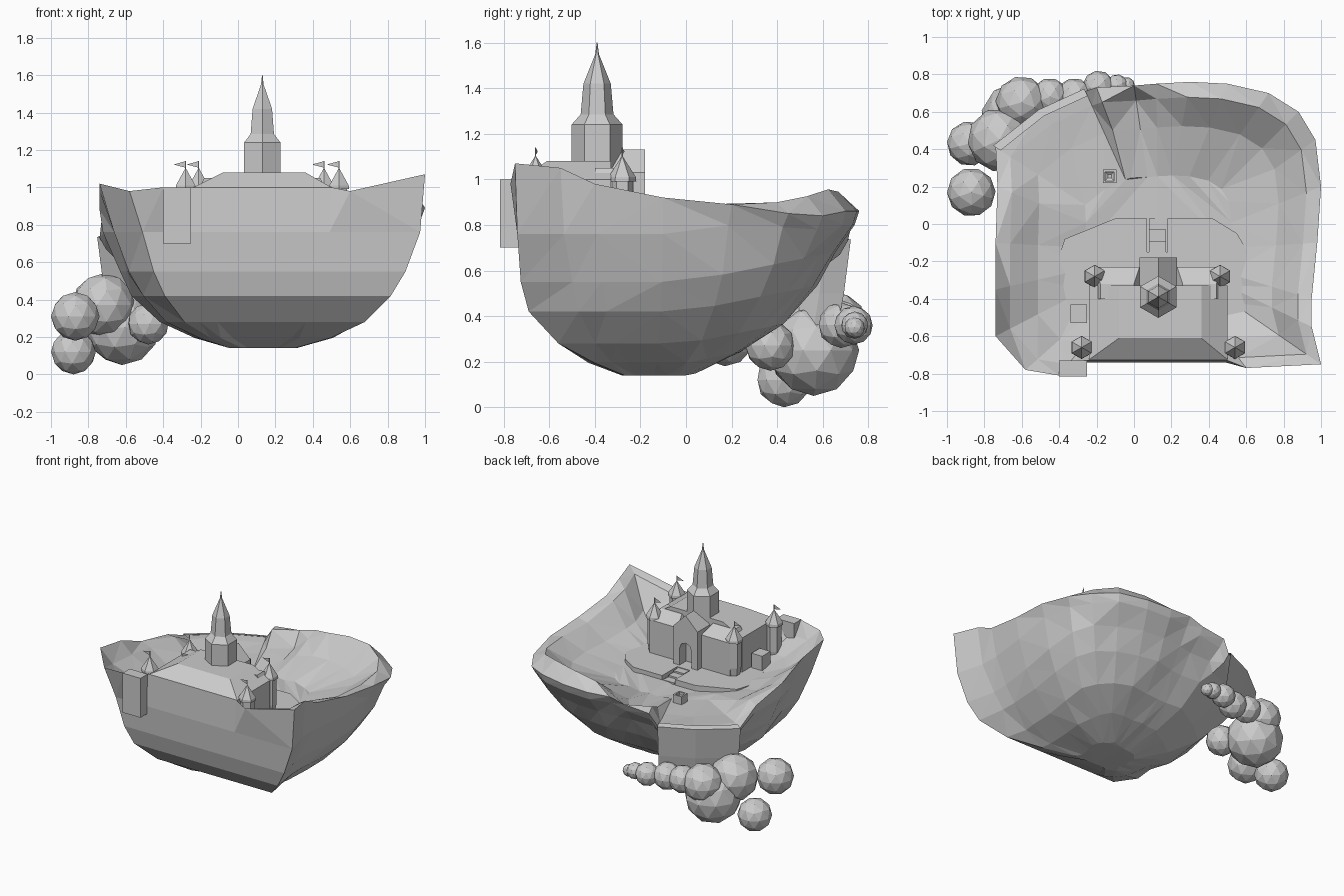
import bpy, bmesh, math, random
from mathutils import Vector, Matrix

if "Cube" in bpy.data.objects:
    bpy.data.objects.remove(bpy.data.objects["Cube"])
random.seed(4)


def make(name, verts, faces, tri=False):
    bm = bmesh.new()
    vs = [bm.verts.new(v) for v in verts]
    for f in faces:
        bm.faces.new([vs[i] for i in f])
    bmesh.ops.recalc_face_normals(bm, faces=bm.faces)
    if tri:
        bmesh.ops.triangulate(bm, faces=bm.faces)
    me = bpy.data.meshes.new(name)
    bm.to_mesh(me)
    bm.free()
    ob = bpy.data.objects.new(name, me)
    bpy.context.collection.objects.link(ob)
    return ob


def loft(name, rings, tri=False, caps=True):
    """Skin a stack of equal-length closed rings."""
    n = len(rings[0])
    verts = [p for r in rings for p in r]
    faces = [(k * n + i, k * n + (i + 1) % n, (k + 1) * n + (i + 1) % n, (k + 1) * n + i)
             for k in range(len(rings) - 1) for i in range(n)]
    if caps:
        faces += [tuple(range(n)), tuple(range(len(verts) - n, len(verts)))]
    return make(name, verts, faces, tri)


def lathe(name, x, y, profile, n=6, turn=math.pi / 2):
    return loft(name, [[(x + r * math.cos(turn + 2 * math.pi * i / n),
                         y + r * math.sin(turn + 2 * math.pi * i / n), z)
                        for i in range(n)] for r, z in profile])


def rect(x0, x1, y0, y1, z):
    return [(x0, y0, z), (x1, y0, z), (x1, y1, z), (x0, y1, z)]


def box(name, x0, x1, y0, y1, z0, z1):
    return loft(name, [rect(x0, x1, y0, y1, z0), rect(x0, x1, y0, y1, z1)])


# Island outline: x, y, rim height, height of the ridge just inside the rim
RIM = [(-.25, -.73, 1.0, .9), (.13, -.73, 1.0, .9), (.5, -.73, 1.0, .9), (.6, -.77, .98, .95),
       (1, -.75, 1.07, 1.03), (.95, -.55, 1.05, 1.0), (.95, -.4, .98, .97), (.98, -.1, .92, .9),
       (1, .2, .89, .9), (.97, .45, .85, .9), (.88, .6, .84, .93), (.72, .7, .86, .95),
       (.5, .75, .86, .94), (.3, .76, .86, .92), (.12, .75, .87, .84), (0, .74, .84, .74),
       (-.2, .73, .82, .84), (-.26, .71, .73, .73), (-.5, .6, .73, .73), (-.74, .41, .73, .73),
       (-.73, .2, .82, .84), (-.74, -.1, .88, .86), (-.74, -.35, .98, .88), (-.74, -.6, 1.02, .9),
       (-.58, -.78, .98, .9), (-.4, -.81, 1.0, .9)]
C = Vector((.13, -.15))
LAND = .7


def inward(p, s):
    return C + (Vector(p[:2]) - C) * s


def cliff_ring(level, s, z):
    ring = []
    for p in RIM:
        k = s + (random.uniform(-.015, .015) if p[1] > -.7 else 0)
        if p[0] < -.5 and p[1] < -.3:         # left front corner tapers faster
            k *= .93
        q = inward(p, k)
        if p[1] < -.7 and level < 4:          # flat front wall
            q.y = (-.74, -.725, -.69, -.56)[level]
        h = min(z + .2 * max(0, q.y), p[2] - .06 * (level + 1))
        ring.append((q.x, q.y, h))
    return ring


def land_ring(s, blend):
    ring = []
    for p in RIM:
        q = inward(p, s)
        ring.append((q.x, q.y, LAND + (p[3] - LAND) * blend + random.uniform(-.008, .008)))
    return ring


LEVELS = [(.97, .76), (.88, .55), (.79, .42), (.63, .28), (.42, .195), (.2, .14)]
rings = [cliff_ring(i, s, z) for i, (s, z) in enumerate(LEVELS)][::-1]
rings += [[p[:3] for p in RIM], land_ring(.91, 1), land_ring(.74, .42), land_ring(.45, .03)]
loft("island", rings, tri=True)

# Waterfall sheet hanging from the low part of the rim
edge = [RIM[i] for i in (17, 18, 19)]
verts = []
for s, z in ((.97, .745), (1.015, .735), (.98, .5), (.95, .36)):
    verts += [(*inward(p, s), z) for p in edge]
make("waterfall", verts, [(k * 3 + i, k * 3 + i + 1, k * 3 + i + 4, k * 3 + i + 3)
                          for k in range(3) for i in range(2)])

# Courtyard terrace with a notch for the path
YARD = [(-.34, -.6), (-.34, -.5), (-.41, -.2), (-.37, -.08), (-.1, .03), (.07, .03), (.07, -.15),
        (.18, -.15), (.18, .03), (.42, .03), (.55, -.05), (.64, -.2), (.64, -.38), (.72, -.45), (.6, -.6)]
loft("courtyard", [[(x, y, z) for x, y in YARD] for z in (.62, .74)])
for i in range(3):
    box("path_step", .08, .17, -.15 + i * .06, -.09 + i * .06, .62, .735 - i * .012)

# Castle hall: straight walls with a shallow hipped roof
loft("castle_hall", [rect(-.24, .5, -.725, -.33, .65), rect(-.24, .5, -.725, -.33, 1.0),
                     rect(-.08, .36, -.61, -.33, 1.08)])
for side in (-1, 1):
    x0, x1 = sorted((.13 + side * .1, .13 + side * .34))
    loft("castle_wing", [rect(x0, x1, -.4, -.23, .68), rect(x0, x1, -.4, -.23, .99),
                         rect(x0 + .03, x1 - .03, -.4, -.32, 1.05)])

# Gatehouse with gabled roof and an arched doorway
make("gatehouse", [(x, y, z) for y in (-.36, -.18) for x, z in
                   ((.03, .68), (.23, .68), (.23, 1.03), (.13, 1.13), (.03, 1.03))],
     [(0, 1, 2, 3, 4), (5, 6, 7, 8, 9)] + [(i, (i + 1) % 5, 5 + (i + 1) % 5, 5 + i) for i in range(5)])
ARCH = [(.08, .69), (.18, .69), (.18, .87)] + [(.13 + .05 * math.cos(a), .87 + .05 * math.sin(a))
        for a in (math.pi / 4, math.pi / 2, 3 * math.pi / 4)] + [(.08, .87)]
cut = loft("gate_cutter", [[(x, y, z) for x, z in ARCH] for y in (-.26, -.1)])
cut.hide_render = True
cut.hide_viewport = True
cut.display_type = 'WIRE'
mod = bpy.data.objects["gatehouse"].modifiers.new("gate", 'BOOLEAN')
mod.operation = 'DIFFERENCE'
mod.object = cut
mod.solver = 'EXACT'

# Central tower with spire
lathe("main_tower", .13, -.39, [(.112, .9), (.112, 1.24), (.072, 1.285), (.06, 1.42),
                                (.008, 1.55), (.002, 1.6)])

# Corner turrets with flags pointing left
for x, y in ((-.21, -.28), (.46, -.28), (-.28, -.66), (.54, -.66)):
    lathe("turret", x, y, [(.03, .68), (.05, .8), (.05, .99)])
    lathe("turret_roof", x, y, [(.062, .99), (.06, 1.01), (.003, 1.1), (.003, 1.14)])
    make("flag", [(x, y, 1.14), (x, y, 1.105), (x - .065, y + .01, 1.122)], [(0, 1, 2)])

# Front buttress and small guard block
box("front_buttress", -.4, -.25, -.815, -.73, .7, 1.0)
box("guard_block", -.34, -.25, -.53, -.43, .68, .85)

# Square well
loft("well", [rect(-.13 - r, -.13 + r, .255 - r, .255 + r, z)
              for r, z in ((.036, .66), (.036, .77), (.024, .77), (.024, .75), (.01, .74))])

# Clouds of spray below the waterfall: x, y, z, radius
PUFFS = [(-.87, .17, .31, .13), (-.88, .43, .12, .12), (-.62, .56, .25, .2), (-.72, .45, .37, .17),
         (-.6, .65, .37, .14), (-.48, .37, .27, .11), (-.45, .68, .37, .1), (-.32, .68, .36, .1),
         (-.19, .735, .36, .085), (-.09, .74, .36, .06), (-.04, .74, .35, .045)]
for x, y, z, r in PUFFS:
    bm = bmesh.new()
    bmesh.ops.create_icosphere(bm, subdivisions=2, radius=r,
                               matrix=Matrix.Translation((x, y, z)) @ Matrix.Rotation(x * 9, 4, 'Z'))
    me = bpy.data.meshes.new("cloud_puff")
    bm.to_mesh(me)
    bm.free()
    bpy.context.collection.objects.link(bpy.data.objects.new("cloud_puff", me))
